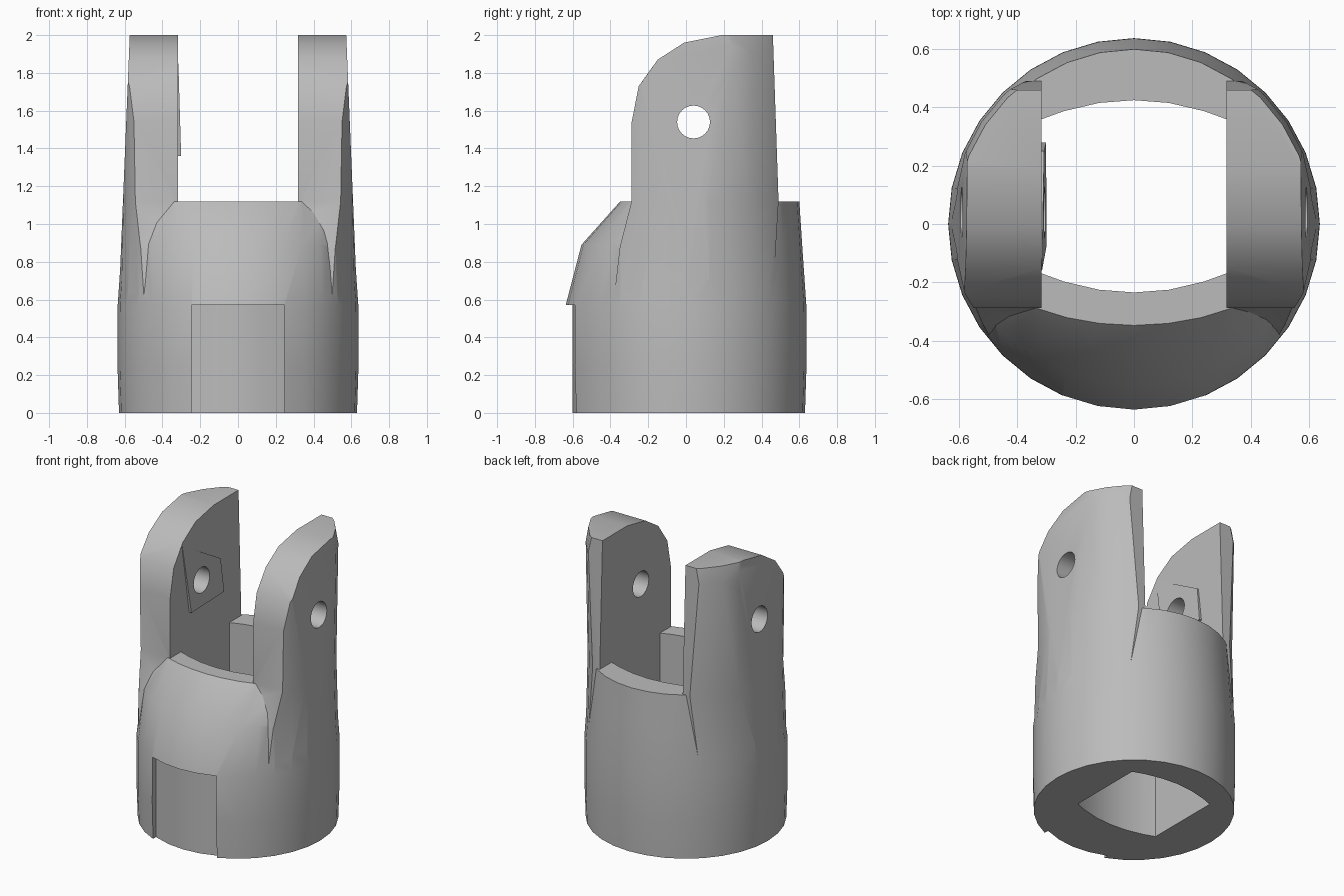
import bpy, bmesh, math

cube = bpy.data.objects.get("Cube")
if cube:
    bpy.data.objects.remove(cube)

grey = bpy.data.materials.new("plain_grey")
grey.use_nodes = True
grey.diffuse_color = (0.5, 0.5, 0.5, 1)
grey.node_tree.nodes["Principled BSDF"].inputs["Base Color"].default_value = (0.5, 0.5, 0.5, 1)


def loft(name, rings):
    """Solid through equal-length rings of points, capped at both ends."""
    bm = bmesh.new()
    loops = [[bm.verts.new(p) for p in ring] for ring in rings]
    n = len(loops[0])
    for a, b in zip(loops, loops[1:]):
        for i in range(n):
            j = (i + 1) % n
            bm.faces.new((a[i], a[j], b[j], b[i]))
    bm.faces.new(loops[0][::-1])
    bm.faces.new(loops[-1])
    bmesh.ops.recalc_face_normals(bm, faces=bm.faces)
    mesh = bpy.data.meshes.new(name)
    bm.to_mesh(mesh)
    bm.free()
    mesh.materials.append(grey)
    obj = bpy.data.objects.new(name, mesh)
    bpy.context.collection.objects.link(obj)
    return obj


def upright(name, outline, z0, z1):
    return loft(name, [[(x, y, z) for x, y in outline] for z in (z0, z1)])


def ring(r, z, front=1.0, n=32):
    """Horizontal circle whose front half can be squashed."""
    pts = []
    for i in range(n):
        a = math.tau * i / n
        y = r * math.sin(a)
        pts.append((r * math.cos(a), y if y > 0 else y * front, z))
    return pts


def combine(obj, other, operation):
    mod = obj.modifiers.new(operation.lower(), 'BOOLEAN')
    mod.operation, mod.solver, mod.object = operation, 'EXACT', other
    bpy.context.view_layer.objects.active = obj
    bpy.ops.object.modifier_apply(modifier=mod.name)
    bpy.data.objects.remove(other)


# Sleeve: round barrel whose front slopes back to the rim
sleeve = [(0.63, 0, 1), (0.638, 0.25, 1), (0.637, 0.57, 1),
          (0.615, 0.89, 0.9), (0.6, 1.12, 0.58)]
body = loft("clevis_body", [ring(*s) for s in sleeve])

# Arms: side profile (y, z) with rounded front shoulder, trimmed to a round
arm_profile = [(-0.38, 0.62), (-0.35, 0.88), (-0.288, 1.12), (-0.288, 1.54),
               (-0.25, 1.73), (-0.15, 1.87), (-0.01, 1.96), (0.19, 2.0),
               (0.46, 2.0), (0.49, 1.12), (0.46, 0.62)]
for side in (-1, 1):
    arm = loft("arm", [[(side * 0.25, y, z) for y, z in arm_profile],
                       [(side * (0.655 - 0.041 * z), y, z) for y, z in arm_profile]])
    combine(arm, loft("arm_round", [ring(0.632, 0.5), ring(0.618, 1.12),
                                    ring(0.63, 1.9), ring(0.61, 2.02)]), 'INTERSECT')
    combine(body, arm, 'UNION')

# Open slot between the arms, and the bowed socket through the sleeve
HALF = 0.318
slot = [(-HALF, -1), (HALF, -1), (HALF, 1), (-HALF, 1)]
combine(body, upright("slot", slot, 1.12, 2.2), 'DIFFERENCE')
steps = [-HALF, -0.24, -0.12, 0, 0.12, 0.24, HALF]
socket = [(x, 0.65 * x * x - 0.235) for x in steps]
socket += [(x, 0.425 - 0.65 * x * x) for x in reversed(steps)]
combine(body, upright("socket", socket, -0.1, 1.3), 'DIFFERENCE')

# Shallow curved recess low on the front
recess = [(x, -math.sqrt(0.36 - x * x)) for x in (-0.245, -0.12, 0, 0.12, 0.245)]
recess += [(0.245, -0.8), (-0.245, -0.8)]
combine(body, upright("recess", recess, -0.1, 0.57), 'DIFFERENCE')

# Wedge pad on the inner face of the right arm
pad = [(-0.16, 1.85), (0.25, 1.61), (0.28, 1.37), (-0.08, 1.36)]
combine(body, loft("pad", [[(-0.36, y, z) for y, z in pad],
                           [(-0.301 - 0.03 * (z - 1.36), y, z) for y, z in pad]]), 'UNION')

# Pin hole across both arms
pin = [[(x, 0.04 + p[0], 1.54 + p[1]) for p in ring(0.087, 0, n=24)] for x in (-1, 1)]
combine(body, loft("pin", pin), 'DIFFERENCE')

bpy.ops.object.select_all(action='DESELECT')
body.select_set(True)
bpy.context.view_layer.objects.active = body
bpy.ops.object.shade_smooth_by_angle(angle=math.radians(30))
